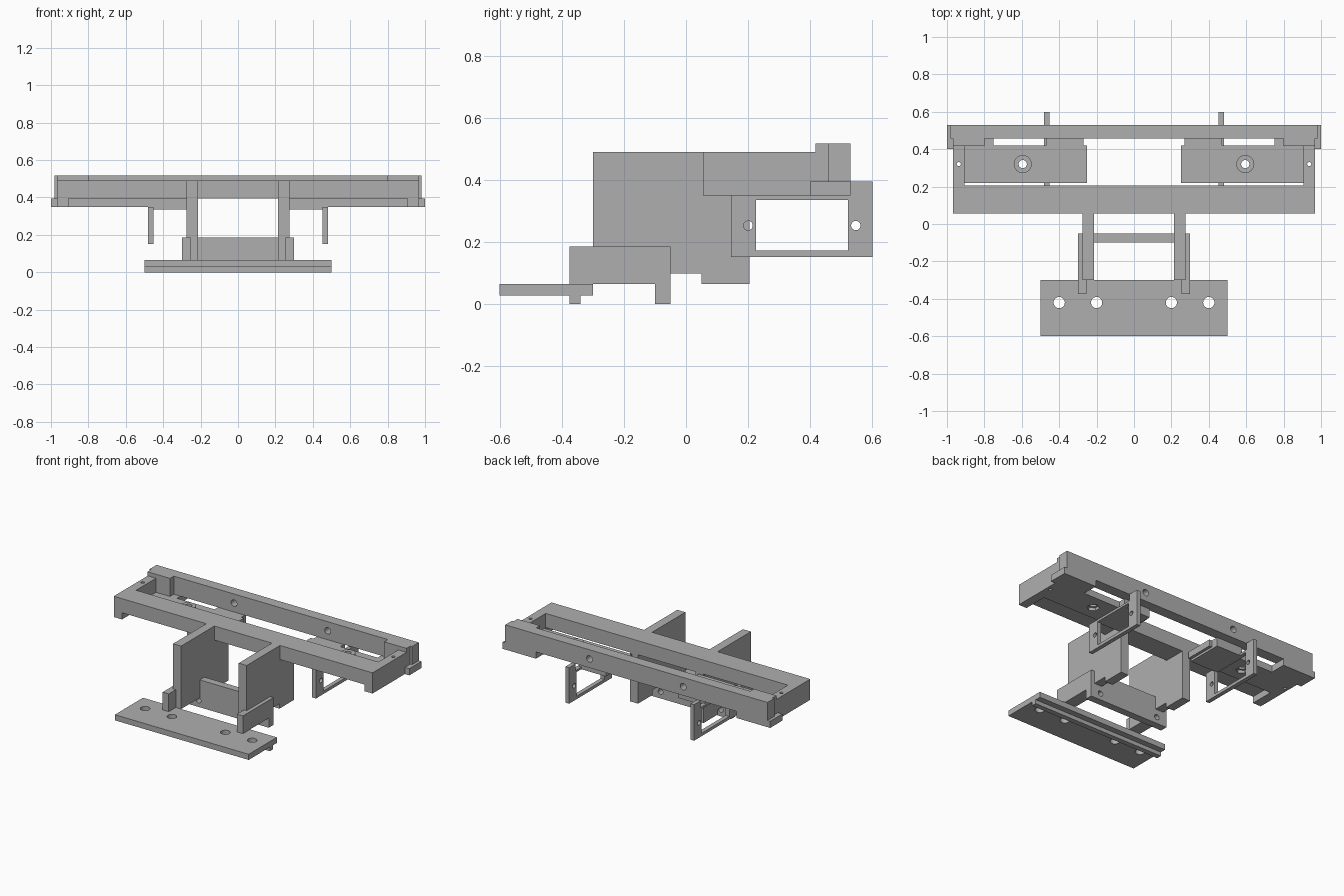
import bpy
import bmesh
from math import pi
from mathutils import Matrix, Vector

if "Cube" in bpy.data.objects:
    bpy.data.objects.remove(bpy.data.objects["Cube"], do_unlink=True)

grey = bpy.data.materials.new("plain grey")
grey.use_nodes = True
grey.diffuse_color = (0.43, 0.43, 0.43, 1)
grey.node_tree.nodes["Principled BSDF"].inputs["Base Color"].default_value = grey.diffuse_color


def add_object(name, bm):
    bmesh.ops.recalc_face_normals(bm, faces=bm.faces)
    mesh = bpy.data.meshes.new(name)
    bm.to_mesh(mesh)
    bm.free()
    mesh.materials.append(grey)
    ob = bpy.data.objects.new(name, mesh)
    bpy.context.scene.collection.objects.link(ob)
    return ob


def box(x, y, z):
    """Block given by its (low, high) range on each axis."""
    lo, hi = Vector((x[0], y[0], z[0])), Vector((x[1], y[1], z[1]))
    bm = bmesh.new()
    bmesh.ops.create_cube(bm, size=1, matrix=Matrix.Translation((lo + hi) / 2)
                          @ Matrix.Diagonal((*(hi - lo), 1)))
    return add_object("block", bm)


def rod(centre, radius, length, axis="Z", sides=32):
    turn = {"X": Matrix.Rotation(pi / 2, 4, "Y"),
            "Y": Matrix.Rotation(pi / 2, 4, "X"),
            "Z": Matrix.Identity(4)}[axis]
    bm = bmesh.new()
    bmesh.ops.create_cone(bm, cap_ends=True, segments=sides, radius1=radius,
                          radius2=radius, depth=length,
                          matrix=Matrix.Translation(centre) @ turn)
    return add_object("rod", bm)


def span(side, a, b):
    """Range a..b away from the middle, on the given side."""
    return tuple(sorted((side * a, side * b)))


def solid(name, adds, cuts=()):
    """Fuse the added pieces, cut the others away, and keep one clean mesh."""
    base, helpers = adds[0], list(adds[1:]) + list(cuts)
    for i, piece in enumerate(helpers):
        mod = base.modifiers.new("join" if i < len(adds) - 1 else "cut", "BOOLEAN")
        mod.operation = "UNION" if i < len(adds) - 1 else "DIFFERENCE"
        mod.solver = "EXACT"
        mod.object = piece
    bpy.context.view_layer.update()
    mesh = bpy.data.meshes.new_from_object(
        base.evaluated_get(bpy.context.evaluated_depsgraph_get()))
    base.modifiers.clear()
    base.data = mesh
    base.name = mesh.name = name
    for piece in helpers:
        bpy.data.objects.remove(piece, do_unlink=True)
    bpy.ops.object.select_all(action="DESELECT")
    base.select_set(True)
    bpy.context.view_layer.objects.active = base
    bpy.ops.object.shade_smooth_by_angle(angle=0.5)
    return base


SIDES = (-1, 1)

# Front mounting plate with a ridge below and four screw holes
solid("mounting_plate",
      [box((-.5, .5), (-.6, -.3), (.027, .065)),
       box((-.5, .5), (-.375, -.34), (0, .04))],
      [rod((x, -.42, .05), .03, .2) for x in (-.4, -.2, .2, .4)])

# Lower bracket: cross wall with two forward arms
solid("lower_bracket",
      [box((-.3, .3), (-.1, -.05), (0, .185))]
      + [box(span(s, .255, .3), (-.375, -.05), (.065, .185)) for s in SIDES],
      [rod((s * .225, -.075, .045), .018, .2, "Y") for s in SIDES])

# Two uprights with a notch in the bottom edge
for s, label in zip(SIDES, ("right", "left")):
    solid(label + "_upright",
          [box(span(s, .215, .275), (-.3, .205), (.065, .49))],
          [box(span(s, .1, .4), (-.05, .05), (0, .098))])

# Top frame: front rail, raised rear rail, side rails with feet
frame = [box((-.967, .967), (.055, .205), (.395, .49)),
         box((-.98, .98), (.457, .53), (.395, .517))]
frame_cuts = []
for s in SIDES:
    frame += [box(span(s, .905, .967), (.055, .5), (.35, .49)),
              box(span(s, .8, .967), (.417, .5), (.395, .517)),
              box(span(s, .75, .967), (.417, .53), (.35, .395)),
              box(span(s, .9, 1.0), (.4, .53), (.35, .395)),
              # shelf, its thick inner pad and the round boss
              box(span(s, .25, .92), (.22, .42), (.35, .395)),
              box(span(s, .27, .47), (.22, .47), (.335, .395)),
              rod((s * .595, .32, .4), .048, .05)]
    frame_cuts += [rod((s * .595, .32, .4), .022, .3),
                   rod((s * .595, .32, .345), .04, .05, sides=6),
                   rod((s * .937, .32, .4), .011, .4),
                   rod((s * .35, .49, .455), .022, .2, "Y")]
solid("top_frame", frame, frame_cuts)

# Hanging window-shaped brackets under the shelves
for s, label in zip(SIDES, ("right", "left")):
    x = span(s, .453, .481)
    solid(label + "_hanging_bracket",
          [box(x, (.145, .6), (.152, .35)),
           box(x, (.53, .6), (.3, .395))],
          [box(span(s, .4, .6), (.225, .522), (.172, .335))]
          + [rod((s * .467, y, .253), .015, .2, "X") for y in (.2, .547)])
